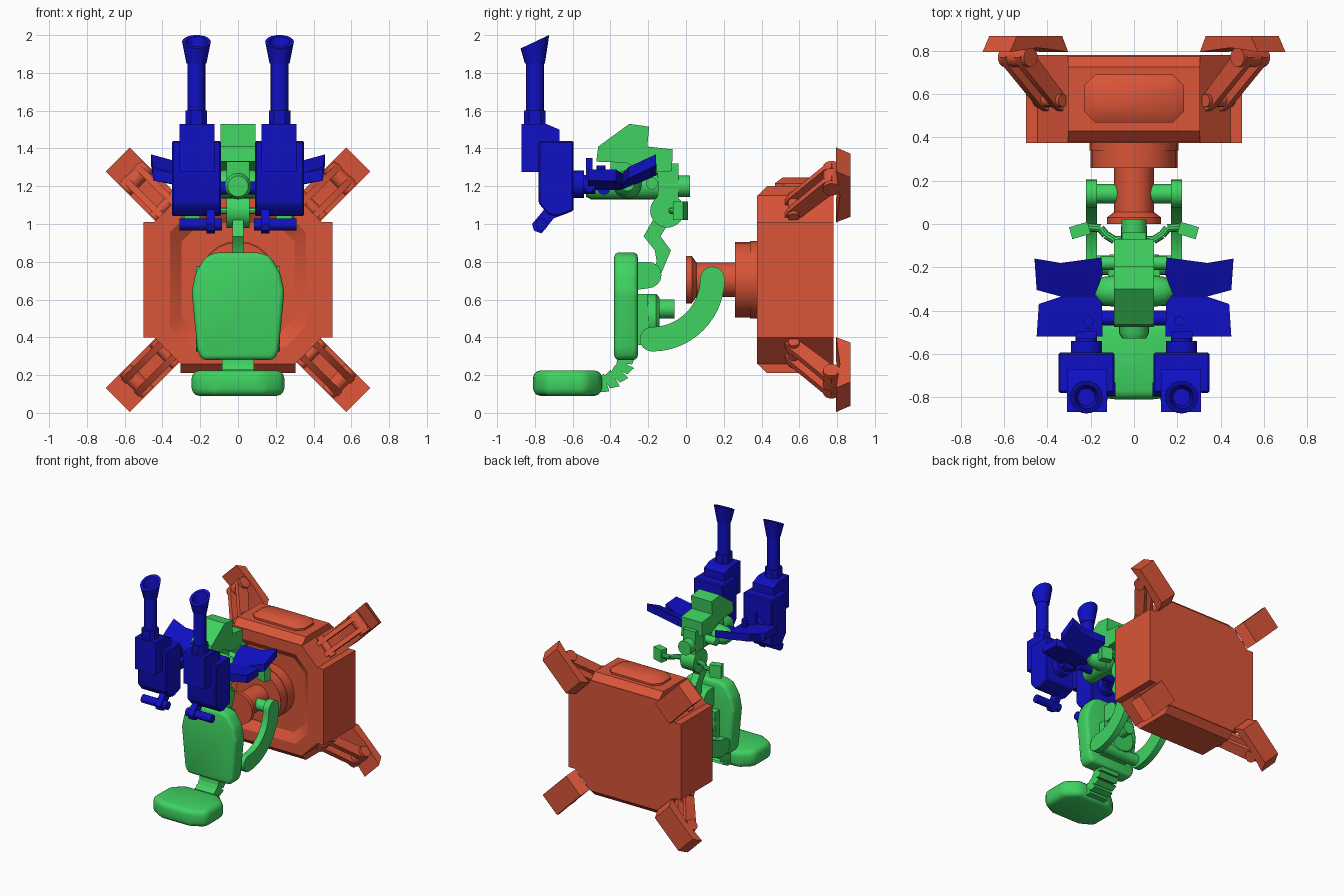
import bpy, bmesh
from math import sin, cos, pi, radians
from mathutils import Vector, Matrix

if "Cube" in bpy.data.objects:
    bpy.data.objects.remove(bpy.data.objects["Cube"])


def material(name, col):
    m = bpy.data.materials.new(name)
    m.diffuse_color = (*col, 1)
    m.use_nodes = True
    m.node_tree.nodes["Principled BSDF"].inputs["Base Color"].default_value = m.diffuse_color
    return m


RED = material("base_red", (0.70, 0.09, 0.04))
GREEN = material("seat_green", (0.05, 0.65, 0.12))
BLUE = material("gun_blue", (0.005, 0.005, 0.55))


def loft(name, rings, mat, mirror="", bevel=0, segs=2, rot=None, loc=(0, 0, 0)):
    """Join equal-length point rings into a capped solid."""
    bm = bmesh.new()
    vs = [[bm.verts.new(p) for p in r] for r in rings]
    n = len(rings[0])
    for a, b in zip(vs, vs[1:]):
        for i in range(n):
            j = (i + 1) % n
            bm.faces.new((a[i], a[j], b[j], b[i]))
    bm.faces.new(vs[0])
    bm.faces.new(vs[-1][::-1])
    bmesh.ops.recalc_face_normals(bm, faces=bm.faces[:])
    if bevel:
        bmesh.ops.bevel(bm, geom=bm.edges[:], offset=bevel, segments=segs, profile=0.5,
                        affect='EDGES', clamp_overlap=True)
    if rot:
        bm.transform(rot)
    me = bpy.data.meshes.new(name)
    bm.to_mesh(me)
    bm.free()
    me.materials.append(mat)
    ob = bpy.data.objects.new(name, me)
    ob.location = loc
    bpy.context.collection.objects.link(ob)
    if mirror:
        mod = ob.modifiers.new("mirror", 'MIRROR')
        mod.use_axis = ['x' in mirror, 'y' in mirror, 'z' in mirror]
        mod.use_mirror_merge = False
    bpy.ops.object.select_all(action='DESELECT')
    ob.select_set(True)
    bpy.context.view_layer.objects.active = ob
    bpy.ops.object.shade_smooth_by_angle(angle=radians(32))
    return ob


def prism(name, pts, axis, a, b, mat, **k):
    """Extrude a profile along an axis from a to b."""
    put = {'x': lambda p, t: (t, p[0], p[1]), 'y': lambda p, t: (p[0], t, p[1]),
           'z': lambda p, t: (p[0], p[1], t)}[axis]
    return loft(name, [[put(p, t) for p in pts] for t in (a, b)], mat, **k)


def box(name, x, y, z, mat, **k):
    return prism(name, [(x[0], y[0]), (x[1], y[0]), (x[1], y[1]), (x[0], y[1])], 'z', *z, mat, **k)


def turned(name, p0, p1, steps, mat, n=20, **k):
    """Solid of revolution: steps are (fraction along p0-p1, radius)."""
    p0, p1 = Vector(p0), Vector(p1)
    q = (p1 - p0).to_track_quat('Z', 'Y')
    rings = [[p0.lerp(p1, f) + q @ Vector((r * cos(2 * pi * i / n), r * sin(2 * pi * i / n), 0))
              for i in range(n)] for f, r in steps]
    return loft(name, rings, mat, **k)


def rod(name, p0, p1, r, mat, **k):
    return turned(name, p0, p1, [(0, r), (1, r)], mat, **k)


def sym(half):
    """Mirror half a profile across its first coordinate."""
    return half + [(-x, z) for x, z in reversed(half)]


# ---- red base: octagonal housing with a recessed front and edge panels
CZ = 0.705


def octagon(y, w, c):
    h = [(c, -w), (w, -c), (w, c), (c, w)]
    return [(x, y, CZ + z) for x, z in sym(h)]


loft("base_housing", [octagon(.78, .445, .305), octagon(.375, .445, .305),
                      octagon(.375, .36, .25), octagon(.425, .30, .2)], RED)
box("base_side_panel", (.44, .5), (.375, .78), (.4, 1.01), RED, mirror="x")
prism("base_edge_panel", [(.375, .44), (.43, .495), (.725, .495), (.78, .44)], 'x', -.305, .305,
      RED, mirror="z", loc=(0, 0, CZ))


def plan(w, d, c, z):
    return [(x, .58 + y, z) for x, y in sym([(w - c, -d), (w, c - d), (w, d - c), (w - c, d)])]


loft("base_top_hatch", [plan(.23, .11, .05, 1.19), plan(.23, .11, .05, 1.215),
                        plan(.18, .07, .03, 1.245)], RED)
turned("base_swivel", (0, 0, CZ), (0, .44, CZ),
       [(0, .125), (.07, .125), (.125, .092), (.59, .092), (.59, .2), (.77, .2), (.77, .205), (1, .205)],
       RED, n=24)

# ---- four diagonal legs (built along z, turned 45 degrees, mirrored twice)
LEG = dict(mirror="xz", rot=Matrix.Rotation(pi / 4, 4, 'Y'), loc=(0, 0, CZ))
prism("leg_foot", [(.795, .52), (.815, .72), (.795, .9), (.87, .855), (.87, .56)], 'x', -.09, .09, RED, **LEG)
for s in (-1, 1):
    prism("leg_strut", [(.51, .5), (.54, .57), (.73, .79), (.77, .81), (.81, .78), (.79, .72), (.58, .5)],
          'x', s * .03, s * .065, RED, **LEG)
rod("leg_hip_pin", (-.085, .57, .55), (.085, .57, .55), .03, RED, n=12, **LEG)
rod("leg_ankle_pin", (-.085, .77, .76), (.085, .77, .76), .045, RED, n=14, **LEG)

# ---- green seat: cushion, ribbed hinge, backrest
prism("seat_cushion", sym([(.13, -.81), (.245, -.745), (.245, -.53), (.15, -.445)]), 'z', .09, .225,
      GREEN, bevel=.04, segs=3)
prism("seat_back", sym([(.19, .28), (.215, .33), (.245, .64), (.225, .74), (.17, .83), (.11, .85)]), 'y',
      -.38, -.255, GREEN, bevel=.025, segs=3)
path = [Vector(p) for p in ((-.47, .145), (-.42, .16), (-.375, .185), (-.34, .22), (-.32, .26), (-.315, .31))]
for p, q in zip(path, path[1:]):
    d = (q - p).normalized()
    n = Vector((-d.y, d.x))
    prism("seat_hinge_rib", [p + n * .035, q + n * .05, q - n * .05, p - n * .035], 'x', -.085, .085, GREEN)

# ---- seat mount and curved support arms
box("back_mount", (-.12, .12), (-.26, -.2), (.36, .63), GREEN)
turned("back_boss", (0, -.2, .5), (0, -.14, .5), [(0, .13), (.7, .13), (1, .11)], GREEN)
rod("back_stub", (0, -.15, .55), (0, -.06, .55), .05, GREEN)


def arc(cy, cz, r, a0, a1, n):
    return [(cy + r * cos(radians(a0 + (a1 - a0) * i / n)), cz + r * sin(radians(a0 + (a1 - a0) * i / n)))
            for i in range(n + 1)]


arm = (arc(-.18, .71, .385, -90, 0, 14) + arc(.14, .71, .065, 0, 180, 8)[1:]
       + arc(-.18, .71, .255, 0, -90, 14)[1:] + arc(-.18, .39, .065, 90, 270, 8)[1:-1])
prism("support_arm", arm, 'x', .17, .222, GREEN, mirror="x")
rod("arm_upper_axle", (-.2, .14, .71), (.2, .14, .71), .045, GREEN)
rod("arm_lower_axle", (-.2, -.19, .39), (.2, -.19, .39), .045, GREEN)

# ---- zigzag post, pivot and handlebar
prism("post_foot", [(-.27, .65), (-.27, .8)] + arc(-.2, .73, .07, 90, -90, 8), 'x', -.07, .07, GREEN)
prism("zigzag_post", [(-.2, .7), (-.155, .8), (-.165, .86), (-.225, .935), (-.17, 1.03), (-.07, 1.04),
                      (-.135, .935), (-.08, .86), (-.13, .74)], 'x', -.03, .03, GREEN)
rod("pivot_drum", (-.06, -.1, 1.07), (.06, -.1, 1.07), .09, GREEN)
bar = [(0, -.07), (.09, -.075), (.13, -.05), (.155, -.02), (.215, -.015)]
for p, q in zip(bar, bar[1:]):
    rod("handlebar", (*p, 1.07), (*q, 1.07), .019, GREEN, n=10, mirror="x")
prism("hand_grip", [(.2, -.045), (.285, -.07), (.3, -.015), (.215, .01)], 'z', 1.02, 1.12, GREEN, mirror="x")

# ---- upper cradle, cross pivots and hood
turned("cradle_tube", (0, -.53, 1.2), (0, .02, 1.2), [(0, .055), (.05, .07), (.7, .07), (.7, .057), (1, .057)], GREEN)
box("cradle_block", (-.055, .055), (-.15, -.04), (1.11, 1.32), GREEN)
rod("cradle_cross_bar", (-.15, -.18, 1.215), (.15, -.18, 1.215), .032, GREEN)
turned("cradle_trunnion", (-.18, -.31, 1.21), (.18, -.31, 1.21),
       [(0, .035), (.1, .065), (.28, .075), (.72, .075), (.9, .065), (1, .035)], GREEN)
prism("cradle_hood", [(-.475, 1.33), (-.465, 1.41), (-.3, 1.53), (-.195, 1.515), (-.205, 1.41), (-.07, 1.395),
                      (-.075, 1.28), (-.2, 1.27), (-.32, 1.325)], 'x', -.092, .092, GREEN)
box("hood_neck", (-.06, .06), (-.4, -.2), (1.22, 1.35), GREEN)

# ---- blue twin guns
GX, GY = .22, -.8
rod("gun_barrel", (GX, GY, 1.5), (GX, GY, 1.88), .047, BLUE, mirror="x")


def muzzle_ring(z, r, slope=0):
    return [(GX + r * cos(a), GY + r * sin(a), z + slope * r * sin(a)) for a in [2 * pi * i / 20 for i in range(20)]]


loft("gun_muzzle", [muzzle_ring(1.85, .053), muzzle_ring(1.965, .076, .47), muzzle_ring(1.965, .055, .47),
                    muzzle_ring(1.88, .04)], BLUE, mirror="x")
prism("gun_collar", [(.165, -.83), (.19, -.857), (.25, -.857), (.277, -.83), (.277, -.77), (.25, -.745),
                     (.19, -.745), (.165, -.77)], 'z', 1.5, 1.6, BLUE, mirror="x")
prism("gun_breech", [(-.87, 1.275), (-.87, 1.53), (-.74, 1.53), (-.67, 1.5), (-.67, 1.275)], 'x', .125, .31,
      BLUE, mirror="x")
prism("gun_receiver", [(-.78, 1.44), (-.595, 1.44), (-.595, 1.07), (-.68, 1.04), (-.73, 1.05), (-.78, 1.11)],
      'x', .09, .35, BLUE, mirror="x", bevel=.008, segs=1)
prism("gun_lever", [(-.68, 1.1), (-.74, 1.09), (-.815, 1.0), (-.805, .965), (-.765, .95), (-.7, 1.03), (-.62, 1.06)],
      'x', .122, .168, BLUE, mirror="x")
rod("gun_lever_bar", (.085, -.765, .997), (.31, -.765, .997), .032, BLUE, n=14, mirror="x")
turned("gun_coupling", (GX, -.6, 1.21), (GX, -.48, 1.21), [(0, .072), (.5, .072), (.5, .05), (1, .05)],
       BLUE, mirror="x")

# ---- blue arm guards: flat front plate, raised rear plate
box("guard_bracket", (.17, .27), (-.53, -.495), (1.17, 1.35), BLUE, mirror="x")
plates = {"guard_front_plate": [(.145, -.52), (.45, -.52), (.44, -.37), (.32, -.33), (.15, -.33)],
          "guard_rear_plate": [(.19, -.35), (.32, -.34), (.45, -.305), (.46, -.16), (.34, -.18), (.15, -.155),
                               (.145, -.235)]}
for name, pts in plates.items():
    rise = [1.18 + .45 * max(0, y + .33) + .2 * max(0, x - .2) for x, y in pts]
    loft(name, [[(x, y, z + t) for (x, y), z in zip(pts, rise)] for t in (0, .06)], BLUE, mirror="x")
rod("guard_screw", (.21, -.45, 1.2), (.21, -.45, 1.31), .024, BLUE, n=8, mirror="x")
rod("guard_cross_rod", (-.17, -.435, 1.19), (.17, -.435, 1.19), .035, BLUE, n=14)
